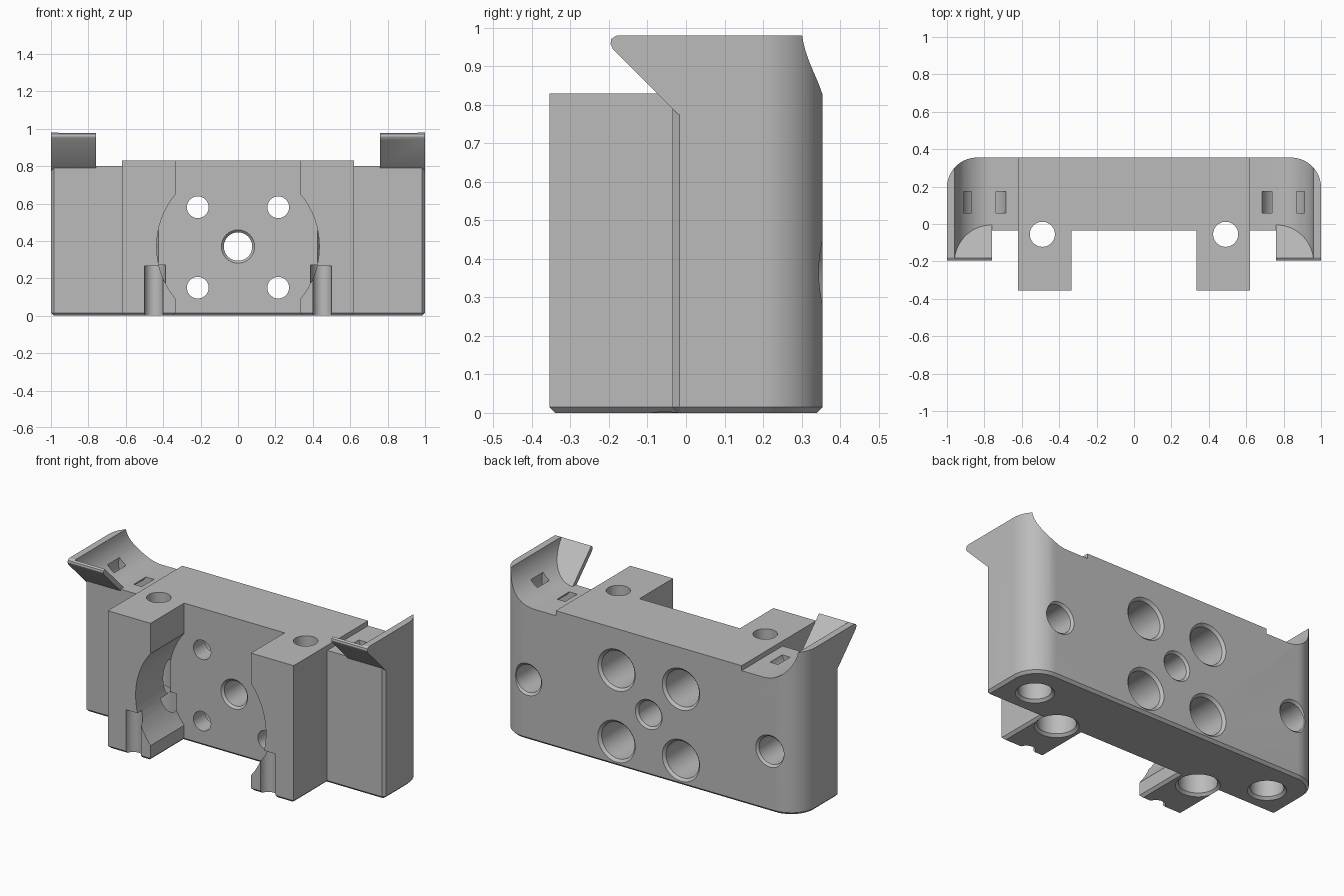
import bpy, bmesh, math
from mathutils import Vector

cube = bpy.data.objects.get("Cube")
if cube:
    bpy.data.objects.remove(cube)

grey = bpy.data.materials.new("neutral grey")
grey.use_nodes = True
colour = (0.5, 0.5, 0.5, 1)
grey.diffuse_color = colour
grey.node_tree.nodes["Principled BSDF"].inputs["Base Color"].default_value = colour


def make_object(name, bm):
    bmesh.ops.recalc_face_normals(bm, faces=bm.faces)
    mesh = bpy.data.meshes.new(name)
    bm.to_mesh(mesh)
    bm.free()
    mesh.materials.append(grey)
    obj = bpy.data.objects.new(name, mesh)
    bpy.context.collection.objects.link(obj)
    return obj


def loft(rings):
    """Closed solid through matching rings of points."""
    bm = bmesh.new()
    rows = [[bm.verts.new(p) for p in ring] for ring in rings]
    n = len(rows[0])
    for a, b in zip(rows, rows[1:]):
        for i in range(n):
            j = (i + 1) % n
            bm.faces.new((a[i], a[j], b[j], b[i]))
    bm.faces.new(rows[0])
    bm.faces.new(rows[-1])
    return bm


def arc(cx, cy, r, start, end, steps=16):
    angles = [math.radians(start + (end - start) * i / steps) for i in range(steps + 1)]
    return [(cx + r * math.cos(a), cy + r * math.sin(a)) for a in angles]


def combine(other, operation="DIFFERENCE"):
    """Apply a boolean to the body, then drop the helper."""
    mod = body.modifiers.new("shape", "BOOLEAN")
    mod.operation, mod.object, mod.solver = operation, other, "EXACT"
    bpy.context.view_layer.update()
    evaluated = body.evaluated_get(bpy.context.evaluated_depsgraph_get())
    mesh = bpy.data.meshes.new_from_object(evaluated)
    body.modifiers.clear()
    body.data = mesh
    bpy.data.objects.remove(other)


def cut_box(low, high):
    (x0, y0, z0), (x1, y1, z1) = low, high
    corners = [(x0, y0), (x1, y0), (x1, y1), (x0, y1)]
    combine(make_object("cutter", loft([[(x, y, z) for x, y in corners] for z in (z0, z1)])))


def bore(start, direction, r, depth, chamfer=0.0):
    """Round hole with an optional chamfered mouth."""
    start, d = Vector(start), Vector(direction)
    u = d.orthogonal().normalized()
    v = d.cross(u)
    if chamfer:
        steps = [(-chamfer, r + 2 * chamfer), (chamfer, r), (depth, r)]
    else:
        steps = [(-0.02, r), (depth, r)]
    circle = arc(0, 0, 1, 0, 352.5, 47)
    rings = [[start + d * t + (u * a + v * b) * rad for a, b in circle] for t, rad in steps]
    combine(make_object("cutter", loft(rings)))


# Main body: plan outline with two front legs and rounded back corners
WALL, FRONT, BACK, TOP = -0.035, -0.355, 0.355, 0.98
half = [(0.335, WALL), (0.335, FRONT), (0.62, FRONT), (0.62, WALL),
        (0.985, WALL), (1, WALL + 0.018)] + arc(0.84, BACK - 0.16, 0.16, 0, 90)
outline = half + [(-x, y) for x, y in reversed(half)]
bm = loft([[(x, y, z) for x, y in outline] for z in (0, TOP)])
bottom_edges = [e for e in bm.edges if all(v.co.z < 0.001 for v in e.verts)]
bmesh.ops.recalc_face_normals(bm, faces=bm.faces)
bmesh.ops.bevel(bm, geom=bottom_edges, offset=0.015, segments=1, affect="EDGES")
body = make_object("mount_body", bm)

# Overhanging lips on the wings
lip = [(-0.02, 0.775), (-0.19, 0.945), (-0.196, 0.958), (-0.194, 0.971),
       (-0.18, TOP), (0.1, TOP), (0.1, 0.775)]
for s in (-1, 1):
    combine(make_object("lip", loft([[(s * x, y, z) for y, z in lip] for x in (0.76, 1)])), "UNION")

# Lower the middle, then hollow out the curved scoops behind the lips
cut_box((-0.62, -0.6, 0.83), (0.62, 0.6, 1.2))
scoop = [(0.62, 1.05), (0.62, 0.8)] + arc(0.76, 1, 0.2, -90, 0) + [(0.96, 1.05)]
for s in (-1, 1):
    x0, x1 = sorted((s * 0.62, s * 0.76))
    cut_box((x0, -0.6, 0.8), (x1, 0.6, 1.2))
    combine(make_object("cutter", loft([[(s * x, 0.795 - z, z) for x, z in scoop],
                                        [(s * x, 0.6, z) for x, z in scoop]])))
    # Curved tie channel opening twice into the scoop
    channel = arc(0.8, 0.83, 0.12, 178, 380, 24) + arc(0.8, 0.83, 0.07, 380, 178, 24)
    combine(make_object("cutter", loft([[(s * x, y, z) for x, z in channel] for y in (0.06, 0.175)])))

# Round pocket between the legs
pocket = arc(0, 0.37, 0.435, 0, 355, 71)
combine(make_object("cutter", loft([[(x, y, z) for x, z in pocket] for y in (-0.5, WALL)])))

# Bolt holes, counterbores and front grooves
for s in (-1, 1):
    for z in (0.15, 0.58):
        bore((s * 0.215, -0.1, z), (0, 1, 0), 0.058, 0.6)
        bore((s * 0.215, BACK, z), (0, -1, 0), 0.11, 0.28, 0.015)
    bore((s * 0.81, BACK, 0.365), (0, -1, 0), 0.083, 0.3, 0.013)
    bore((s * 0.805, 0.14, 0), (0, 0, 1), 0.09, 0.27, 0.015)
    bore((s * 0.49, -0.055, 0), (0, 0, 1), 0.105, 0.27, 0.015)
    bore((s * 0.49, -0.055, 0.1), (0, 0, 1), 0.067, 0.9)
    bore((s * 0.45, FRONT, 0), (0, 0, 1), 0.05, 0.265)
bore((0, WALL, 0.37), (0, 1, 0), 0.076, 0.6, 0.013)
bore((0, BACK, 0.37), (0, -1, 0), 0.076, 0.1, 0.013)

# Smooth the curves and keep the edges crisp
bpy.ops.object.select_all(action="DESELECT")
body.select_set(True)
bpy.context.view_layer.objects.active = body
bpy.ops.object.shade_smooth_by_angle(angle=math.radians(25))
